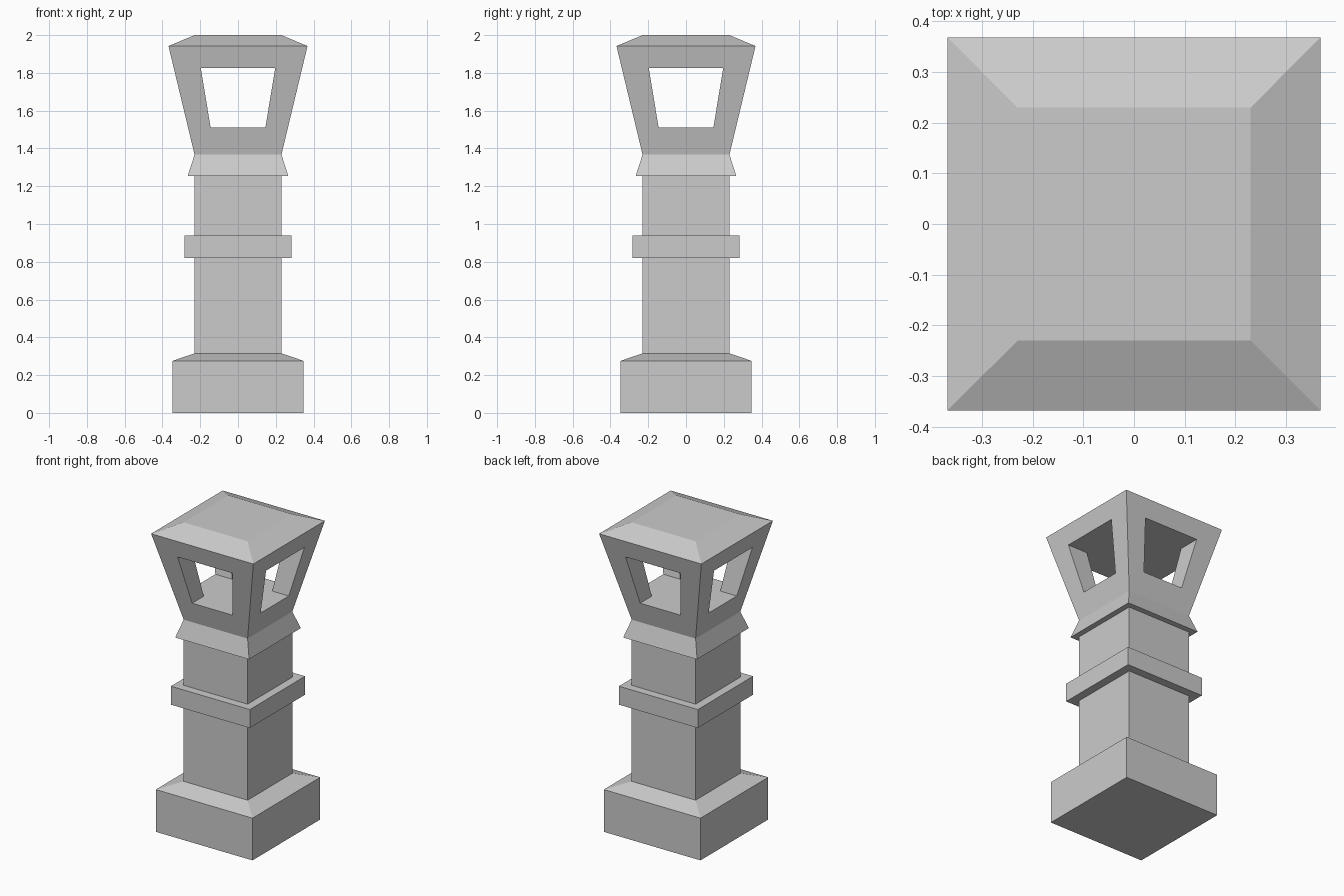
import bpy, bmesh
from math import pi
from mathutils import Matrix

if "Cube" in bpy.data.objects:
    bpy.data.objects.remove(bpy.data.objects["Cube"])


def make_object(name, bm):
    bmesh.ops.recalc_face_normals(bm, faces=bm.faces)
    mesh = bpy.data.meshes.new(name)
    bm.to_mesh(mesh)
    bm.free()
    obj = bpy.data.objects.new(name, mesh)
    bpy.context.collection.objects.link(obj)
    return obj


def loft(bm, rings):
    """Skin a list of four-point rings and cap both ends."""
    rings = [[bm.verts.new(p) for p in ring] for ring in rings]
    for a, b in zip(rings, rings[1:]):
        for i in range(4):
            j = (i + 1) % 4
            bm.faces.new((a[i], a[j], b[j], b[i]))
    bm.faces.new(rings[0])
    bm.faces.new(rings[-1])


def square(h, z):
    return [(-h, -h, z), (h, -h, z), (h, h, z), (-h, h, z)]


# Stepped square pillar: (half width, height) from plinth to lantern roof
profile = [
    (0.348, 0), (0.348, 0.275), (0.23, 0.315),                  # plinth
    (0.23, 0.82), (0.284, 0.82), (0.284, 0.94), (0.23, 0.94),   # shaft and band
    (0.23, 1.255), (0.266, 1.255), (0.23, 1.367),               # flared collar
    (0.368, 1.942), (0.23, 2.0),                                # lantern and roof
]
bm = bmesh.new()
loft(bm, [square(h, z) for h, z in profile])
pillar = make_object("lantern_pillar", bm)

# Tapered window tunnels cut through the lantern in both directions
for name, angle in (("window_cutter_front", 0), ("window_cutter_side", pi / 2)):
    bm = bmesh.new()
    loft(bm, [[(-0.145, y, 1.51), (0.145, y, 1.51),
               (0.197, y, 1.826), (-0.197, y, 1.826)] for y in (-0.5, 0.5)])
    bm.transform(Matrix.Rotation(angle, 4, 'Z'))
    cutter = make_object(name, bm)
    cutter.hide_render = True
    cutter.hide_set(True)
    cutter.display_type = 'WIRE'
    mod = pillar.modifiers.new(name, 'BOOLEAN')
    mod.operation = 'DIFFERENCE'
    mod.solver = 'EXACT'
    mod.object = cutter
